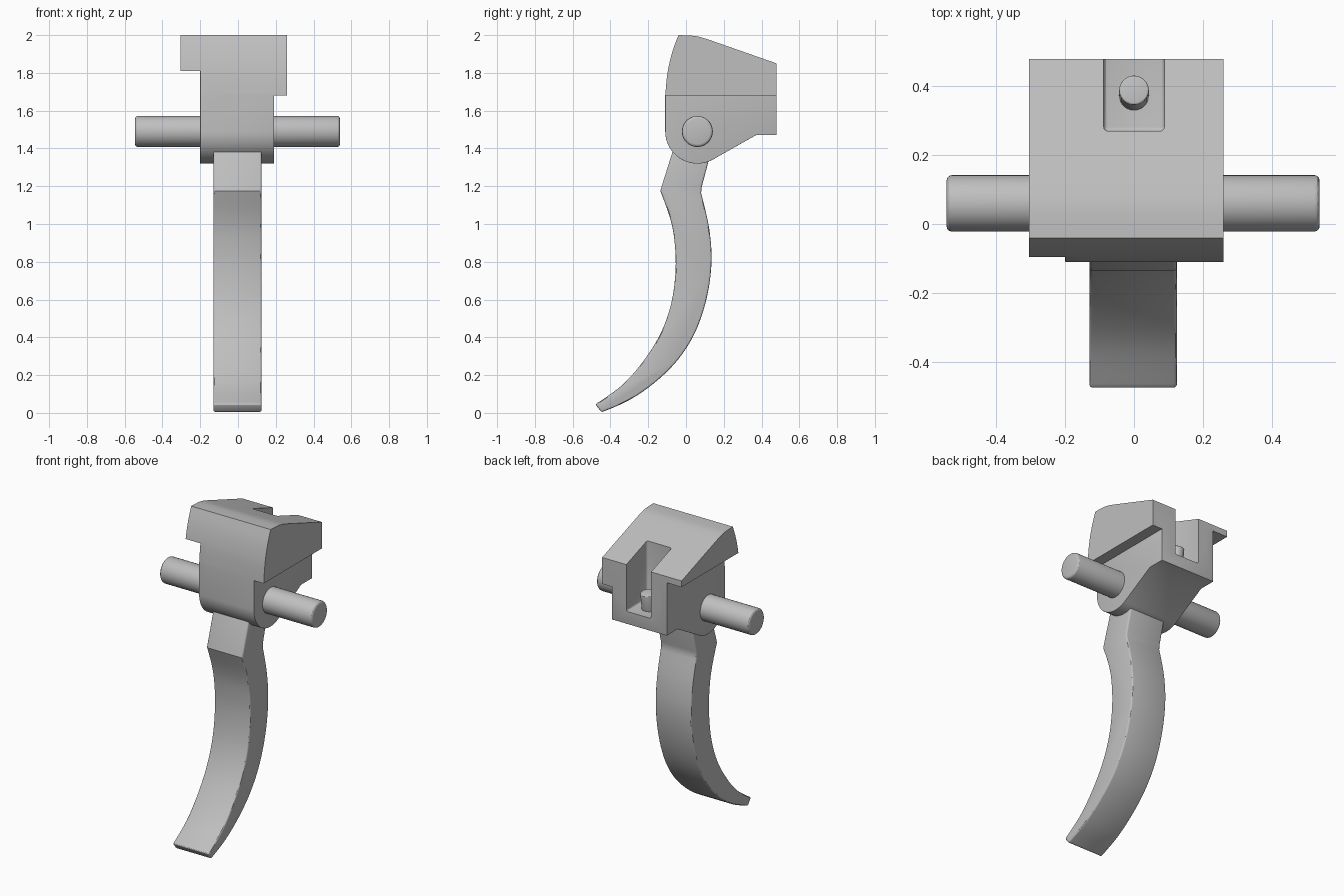
import bpy, bmesh, math

cube = bpy.data.objects.get("Cube")
if cube:
    bpy.data.objects.remove(cube, do_unlink=True)

steel = bpy.data.materials.new("plain_grey_steel")
steel.use_nodes = True
GREY = (0.52, 0.52, 0.52, 1)
steel.diffuse_color = GREY
steel.node_tree.nodes["Principled BSDF"].inputs["Base Color"].default_value = GREY


def spline(points, steps=6):
    """Smooth path through a few points."""
    ext = [points[0]] + points + [points[-1]]
    path = []
    for a, b, c, d in zip(ext, ext[1:], ext[2:], ext[3:]):
        for i in range(steps):
            t = i / steps
            path.append(tuple(
                0.5 * (2*q + (r - p)*t + (2*p - 5*q + 4*r - s)*t*t + (3*q - p - 3*r + s)*t**3)
                for p, q, r, s in zip(a, b, c, d)))
    return path + [points[-1]]


def clip(points, z, above):
    """Keep the part of an outline above or below a height."""
    sign = 1 if above else -1
    kept = []
    for p, q in zip(points, points[1:] + points[:1]):
        dp, dq = sign * (p[1] - z), sign * (q[1] - z)
        if dp >= 0:
            kept.append(p)
        if dp * dq < 0:
            t = dp / (dp - dq)
            kept.append((p[0] + (q[0] - p[0]) * t, z))
    return kept


def add_object(name, bm):
    bmesh.ops.recalc_face_normals(bm, faces=bm.faces)
    mesh = bpy.data.meshes.new(name)
    bm.to_mesh(mesh)
    bm.free()
    mesh.materials.append(steel)
    obj = bpy.data.objects.new(name, mesh)
    bpy.context.collection.objects.link(obj)
    return obj


def extrude(name, outline, x0, x1):
    """Side outline (y, z) swept across x."""
    bm = bmesh.new()
    face = bm.faces.new([bm.verts.new((x0, y, z)) for y, z in outline])
    new = bmesh.ops.extrude_face_region(bm, geom=[face])["geom"]
    moved = [v for v in new if isinstance(v, bmesh.types.BMVert)]
    bmesh.ops.translate(bm, verts=moved, vec=(x1 - x0, 0, 0))
    return add_object(name, bm)


def cylinder(name, radius, length, location, rotation):
    bm = bmesh.new()
    bmesh.ops.create_cone(bm, cap_ends=True, segments=48, radius1=radius,
                          radius2=radius, depth=length)
    obj = add_object(name, bm)
    obj.location, obj.rotation_euler = location, rotation
    return obj


def activate(obj):
    bpy.ops.object.select_all(action='DESELECT')
    obj.select_set(True)
    bpy.context.view_layer.objects.active = obj


def bevel(obj, width, angle=45):
    activate(obj)
    mod = obj.modifiers.new("rounding", 'BEVEL')
    mod.width, mod.segments = width, 3
    mod.limit_method, mod.angle_limit = 'ANGLE', math.radians(angle)
    bpy.ops.object.modifier_apply(modifier=mod.name)


def combine(obj, other, operation):
    activate(obj)
    other.hide_render = True
    mod = obj.modifiers.new("combine", 'BOOLEAN')
    mod.operation, mod.solver, mod.object = operation, 'EXACT', other
    bpy.ops.object.modifier_apply(modifier=mod.name)
    bpy.data.objects.remove(other, do_unlink=True)


def smooth(obj):
    activate(obj)
    bpy.ops.object.shade_smooth_by_angle(angle=math.radians(30))


# Housing outline: round nose about the pin, curved front, sloping top
PIN_Y, PIN_Z, NOSE = 0.06, 1.49, 0.17
outline = []
for i in range(29):
    a = math.radians(180 + 119.4 * i / 28)
    outline.append((PIN_Y + NOSE * math.cos(a), PIN_Z + NOSE * math.sin(a)))
outline += [(0.37, 1.47), (0.48, 1.47), (0.48, 1.85)]
outline += spline([(0.12, 1.976), (0.05, 1.995), (-0.04, 2.0)], 4)
outline += spline([(-0.04, 2.0), (-0.073, 1.91), (-0.098, 1.8), (-0.11, 1.68)], 4)[1:]

# Housing: rounded core, plus a sharp-edged head with an uneven ledge on each side
housing = extrude("housing", clip(outline, 1.83, False), -0.2, 0.19)
bevel(housing, 0.018)
combine(housing, extrude("left_ledge", clip(outline, 1.68, True), -0.15, 0.26), 'UNION')
combine(housing, extrude("right_ledge", clip(outline, 1.81, True), -0.305, 0.1), 'UNION')

# Pocket open to the top and back
pocket = [(0.27, 1.55), (0.6, 1.55), (0.6, 2.2), (0.27, 2.2)]
cutter = extrude("pocket_cutter", pocket, -0.088, 0.088)
bevel(cutter, 0.012)
combine(housing, cutter, 'DIFFERENCE')
smooth(housing)

# Spring peg standing in the pocket, leaning slightly
peg = cylinder("spring_peg", 0.043, 0.14, (0, 0.38, 1.59), (math.radians(-8), 0, 0))
bevel(peg, 0.006)
smooth(peg)

# Pivot pin through the housing
pin = cylinder("pivot_pin", 0.082, 1.085, (-0.0025, PIN_Y, PIN_Z), (0, math.radians(90), 0))
bevel(pin, 0.015)
smooth(pin)

# Curved finger lever
front = [(-0.05, 1.45), (-0.127, 1.205)] + spline([
    (-0.136, 1.175), (-0.087, 1.04), (-0.062, 0.92), (-0.055, 0.76), (-0.078, 0.58),
    (-0.135, 0.42), (-0.225, 0.275), (-0.34, 0.145), (-0.48, 0.045)])
back = spline([
    (-0.447, 0.003), (-0.3, 0.068), (-0.16, 0.165), (-0.04, 0.285), (0.05, 0.43),
    (0.11, 0.61), (0.135, 0.8), (0.122, 0.98), (0.08, 1.165)]) + [(0.083, 1.195), (0.15, 1.45)]
lever = extrude("finger_lever", front + back, -0.13, 0.125)
bevel(lever, 0.01, 50)
smooth(lever)
